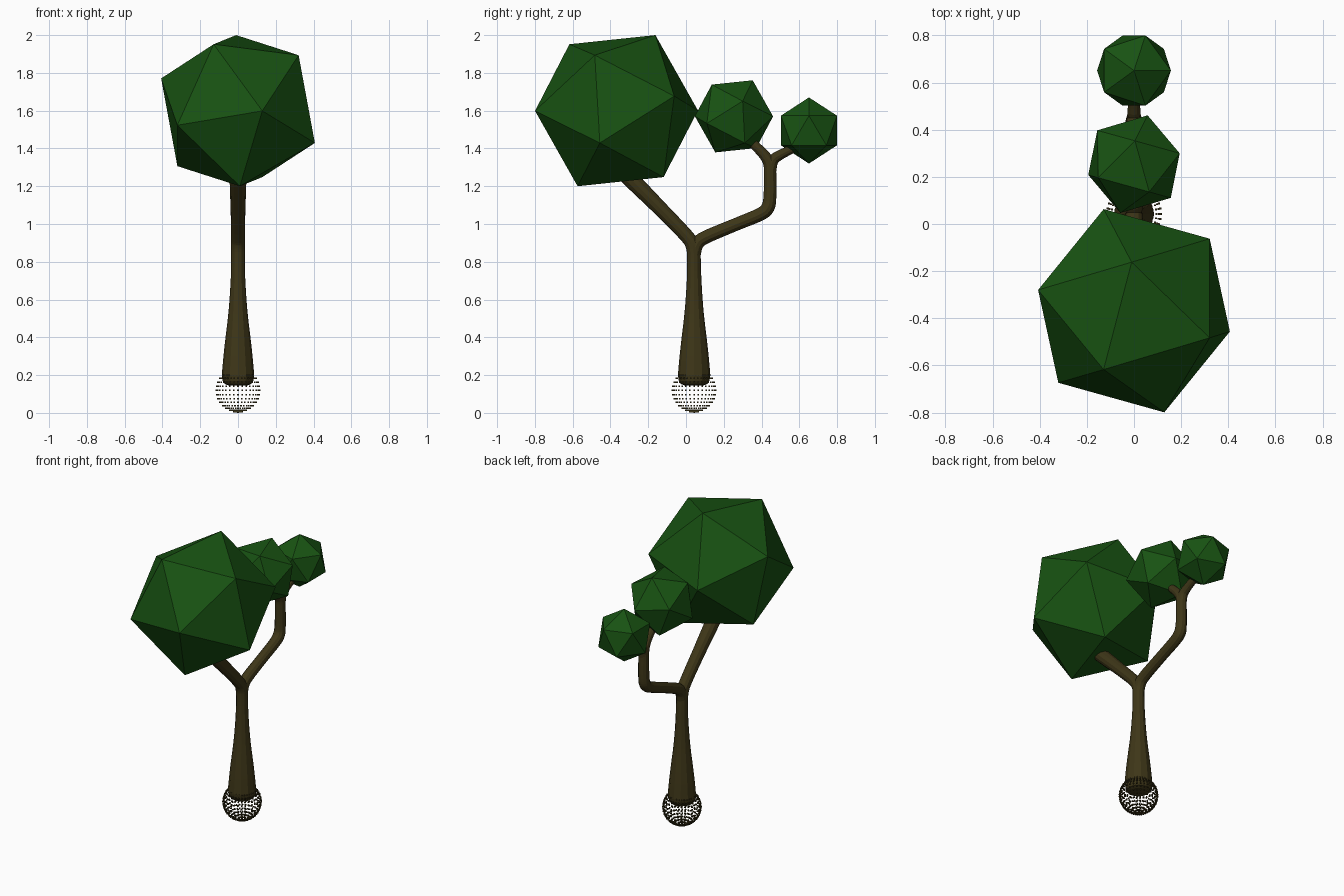
import bpy, bmesh, math
from mathutils import Vector, Matrix

if "Cube" in bpy.data.objects:
    bpy.data.objects.remove(bpy.data.objects["Cube"])


def material(name, rgb):
    m = bpy.data.materials.new(name)
    m.diffuse_color = (*rgb, 1)
    m.use_nodes = True
    m.node_tree.nodes["Principled BSDF"].inputs["Base Color"].default_value = m.diffuse_color
    return m


LEAF = material("leaf_green", (0.009, 0.085, 0.006))
BARK = material("bark_brown", (0.048, 0.037, 0.009))


def finish(bm, name, mat):
    bmesh.ops.recalc_face_normals(bm, faces=bm.faces[:])
    me = bpy.data.meshes.new(name)
    bm.to_mesh(me)
    bm.free()
    me.materials.append(mat)
    ob = bpy.data.objects.new(name, me)
    bpy.context.collection.objects.link(ob)
    return ob


# Leaf clumps: icosahedra turned so one corner points along "up", its neighbour along "side"
def clump(name, centre, radius, up, side):
    z = Vector(up).normalized()
    s = Vector(side)
    x = (s - s.dot(z) * z).normalized()
    y = z.cross(x)
    rot = Matrix((x, y, z)).transposed().to_4x4()
    bm = bmesh.new()
    bmesh.ops.create_icosphere(bm, subdivisions=1, radius=radius,
                               matrix=Matrix.Translation(centre) @ rot)
    finish(bm, name, LEAF)


clump("large_leaf_clump", (0, -0.368, 1.6), 0.45, (-0.01, 0.206, 0.4), (-0.13, -0.254, 0.35))
clump("medium_leaf_clump", (0, 0.254, 1.57), 0.215, (0.004, 0.099, 0.191), (0.058, 0.207, -0.003))
clump("small_leaf_clump", (0, 0.651, 1.495), 0.175, (0, 0, 1), (1, 0, 0))


# Trunk and branches: round tubes swept along smoothed (y, z, radius) paths
def smooth(points, steps=4):
    p = [Vector(q) for q in points]
    p = [2 * p[0] - p[1]] + p + [2 * p[-1] - p[-2]]
    out = []
    for a, b, c, d in zip(p, p[1:], p[2:], p[3:]):
        for i in range(steps):
            t = i / steps
            out.append(0.5 * (2 * b + (c - a) * t + (2 * a - 5 * b + 4 * c - d) * t * t
                              + (3 * b - a - 3 * c + d) * t ** 3))
    return out + [p[-2]]


def tube(bm, path, sides=12):
    rings = []
    for i, q in enumerate(path):
        a, b = path[max(i - 1, 0)], path[min(i + 1, len(path) - 1)]
        t = Vector((0, b[0] - a[0], b[1] - a[1])).normalized()
        x = Vector((1, 0, 0))
        n = x.cross(t)
        ring = []
        for k in range(sides):
            ang = 2 * math.pi * k / sides
            ring.append(bm.verts.new(Vector((0, q[0], q[1]))
                                     + q[2] * (math.cos(ang) * x + math.sin(ang) * n)))
        rings.append(ring)
    for r, s in zip(rings, rings[1:]):
        for k in range(sides):
            j = (k + 1) % sides
            bm.faces.new((r[k], r[j], s[j], s[k]))
    bm.faces.new(rings[0])
    bm.faces.new(rings[-1])


root = [Vector(q) for q in ((0.043, 0.145, 0.05), (0.043, 0.153, 0.07), (0.043, 0.17, 0.081))]
trunk = [(0.043, 0.2, 0.086), (0.043, 0.3, 0.077), (0.043, 0.4, 0.066), (0.043, 0.5, 0.054),
         (0.043, 0.6, 0.045), (0.043, 0.72, 0.038), (0.042, 0.82, 0.036), (0.035, 0.885, 0.037),
         (0.0, 0.94, 0.037), (-0.13, 1.075, 0.039), (-0.28, 1.225, 0.044), (-0.35, 1.29, 0.04)]
back_branch = [(0.043, 0.83, 0.033), (0.057, 0.89, 0.035), (0.1, 0.928, 0.035), (0.26, 0.996, 0.034),
               (0.39, 1.05, 0.035), (0.432, 1.085, 0.036), (0.444, 1.14, 0.034),
               (0.445, 1.25, 0.033), (0.441, 1.32, 0.032), (0.41, 1.37, 0.028),
               (0.36, 1.42, 0.025), (0.31, 1.47, 0.023)]
small_twig = [(0.445, 1.26, 0.03), (0.46, 1.335, 0.029), (0.5, 1.366, 0.026),
              (0.55, 1.392, 0.024), (0.62, 1.43, 0.022)]
bm = bmesh.new()
tube(bm, root + smooth(trunk))
tube(bm, smooth(back_branch))
tube(bm, smooth(small_twig))
finish(bm, "trunk_and_branches", BARK)

# Root ball: tiny specks on the rings of a sphere
bm = bmesh.new()
centre, R, segs, rings = Vector((0, 0.043, 0.119)), 0.115, 32, 16
for i in range(rings + 1):
    th = math.pi * i / rings
    for k in range(segs if 0 < i < rings else 1):
        ph = 2 * math.pi * k / segs
        p = centre + R * Vector((math.sin(th) * math.cos(ph), math.sin(th) * math.sin(ph), math.cos(th)))
        bmesh.ops.create_cube(bm, size=0.008, matrix=Matrix.Translation(p))
finish(bm, "root_ball_specks", BARK)
